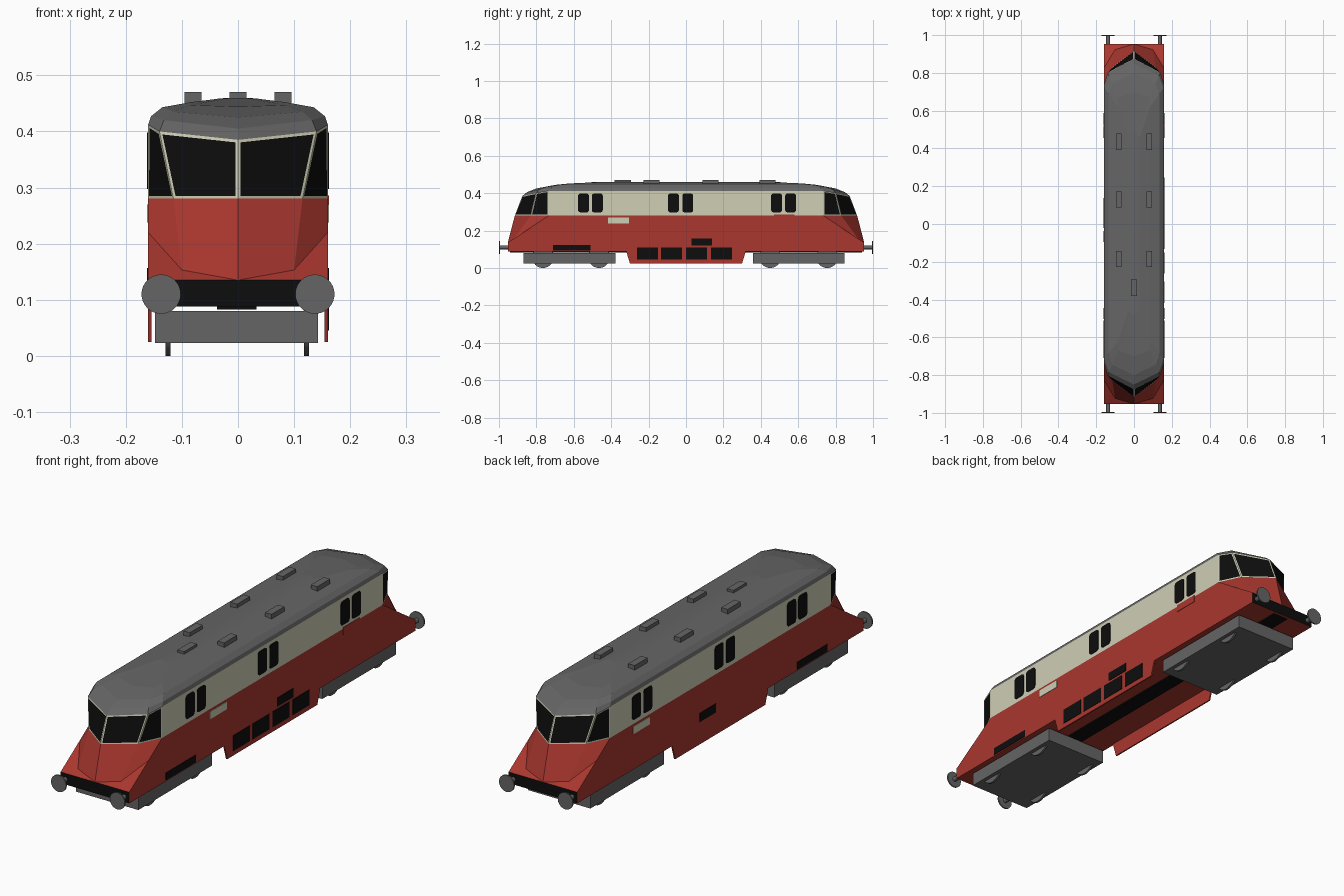
import bpy, bmesh, math
from mathutils import Matrix, Vector

if "Cube" in bpy.data.objects:
    bpy.data.objects.remove(bpy.data.objects["Cube"])


def material(name, rgb):
    m = bpy.data.materials.new(name)
    m.diffuse_color = (*rgb, 1)
    m.use_nodes = True
    m.node_tree.nodes["Principled BSDF"].inputs["Base Color"].default_value = m.diffuse_color
    return m


RED = material("body red", (0.40, 0.038, 0.028))
CREAM = material("cream", (0.62, 0.62, 0.46))
GREY = material("roof grey", (0.13, 0.13, 0.13))
BLACK = material("black", (0.004, 0.004, 0.004))


def finish(name, bm, mats):
    bmesh.ops.recalc_face_normals(bm, faces=bm.faces)
    me = bpy.data.meshes.new(name)
    bm.to_mesh(me)
    bm.free()
    for m in mats:
        me.materials.append(m)
    ob = bpy.data.objects.new(name, me)
    bpy.context.collection.objects.link(ob)
    return ob


def quarters(faces):
    """Mirror one quarter's (points, material) faces into all four quarters."""
    bm = bmesh.new()
    for sx in (1, -1):
        for sy in (1, -1):
            for pts, mat in faces:
                f = bm.faces.new([bm.verts.new((x * sx, y * sy, z)) for x, y, z in pts])
                f.material_index = mat
    bmesh.ops.remove_doubles(bm, verts=bm.verts, dist=0.0003)
    return bm


def box(name, x0, x1, y0, y1, z0, z1, mat):
    bm = bmesh.new()
    m = Matrix.Translation(((x0 + x1) / 2, (y0 + y1) / 2, (z0 + z1) / 2)) \
        @ Matrix.Diagonal((x1 - x0, y1 - y0, z1 - z0, 1))
    bmesh.ops.create_cube(bm, size=1, matrix=m)
    return finish(name, bm, [mat])


def prism(name, outline, x0, x1, mat):
    """Extrude a y-z outline from x0 to x1."""
    bm = bmesh.new()
    f = bm.faces.new([bm.verts.new((x0, y, z)) for y, z in outline])
    geo = bmesh.ops.extrude_face_region(bm, geom=[f])["geom"]
    bmesh.ops.translate(bm, vec=(x1 - x0, 0, 0),
                        verts=[g for g in geo if isinstance(g, bmesh.types.BMVert)])
    return finish(name, bm, [mat])


def plate(name, side, y0, y1, z0, z1, mat, r=0.0):
    """Thin panel on a side wall, optionally with rounded corners."""
    if r:
        out = []
        for k, (cy, cz) in enumerate([(y1 - r, z1 - r), (y0 + r, z1 - r),
                                      (y0 + r, z0 + r), (y1 - r, z0 + r)]):
            for i in range(4):
                a = math.pi / 2 * (k + i / 3)
                out.append((cy + r * math.cos(a), cz + r * math.sin(a)))
    else:
        out = [(y0, z0), (y1, z0), (y1, z1), (y0, z1)]
    prism(name, out, side * 0.158, side * 0.162, mat)


def cylinder(name, centre, radius, depth, axis, mat, seg=32):
    bm = bmesh.new()
    rot = Matrix.Rotation(math.pi / 2, 4, "X" if axis == "y" else "Y")
    bmesh.ops.create_cone(bm, cap_ends=True, segments=seg, radius1=radius, radius2=radius,
                          depth=depth, matrix=Matrix.Translation(centre) @ rot)
    return finish(name, bm, [mat])


# Lower body: faceted noses, side walls, buffer beams, floor
W = 0.16
A, B, C, M = (0, .915, .28), (.115, .83, .28), (W, .735, .28), (W, 0, .28)
N0, N1, S, E = (0, .953, .135), (.10, .923, .153), (W, .824, .22), (W, .953, .135)
EB, NB, MB, OB = (W, .953, .088), (0, .953, .088), (W, 0, .088), (0, 0, .088)
finish("lower_body", quarters([
    ([A, B, N1, N0], 0), ([B, C, S, N1], 0), ([N0, N1, S, E], 0),
    ([M, C, S, E, EB, MB], 0), ([EB, NB, OB, MB], 0), ([N0, E, EB, NB], 1),
]), [RED, BLACK])

# Roof rings: centre, corner and side points, each ring further in and up
rings = [
    [(0, .875, .385), (.14, .80, .40), (W, .735, .412)],
    [(0, .85, .405), (.132, .785, .42), (.155, .72, .427)],
    [(0, .80, .425), (.115, .745, .435), (.135, .69, .443)],
    [(0, .70, .444), (.085, .67, .447), (.085, .62, .452)],
    [(0, .48, .460), (.02, .47, .459), (.03, .46, .459)],
]
roof = []
for lo, hi in zip(rings, rings[1:]):
    roof.append(([lo[0], lo[1], hi[1], hi[0]], 0))
    roof.append(([lo[1], lo[2], hi[2], hi[1]], 0))
    roof.append(([lo[2], (lo[2][0], 0, lo[2][2]), (hi[2][0], 0, hi[2][2]), hi[2]], 0))
top = rings[-1]
roof.append((top + [(.03, 0, .459), (0, 0, .46)], 0))
finish("roof", quarters(roof), [GREY])

# Cream upper band with framed cab windows inset at both ends
A1, B1, C1 = rings[0]
bm = quarters([([A, B, B1, A1], 1), ([B, C, C1, B1], 1),
               ([C, M, (W, 0, .412), C1], 0)])
bmesh.ops.recalc_face_normals(bm, faces=bm.faces)
panes = [f for f in bm.faces if f.material_index == 1]
for f in panes:
    f.material_index = 0
bmesh.ops.inset_individual(bm, faces=panes, thickness=0.005, use_even_offset=True)
for f in panes:
    f.material_index = 1
finish("cab_band", bm, [CREAM, BLACK])

# Hanging skirts and the centre spine under the floor
for side, tag in ((1, "right"), (-1, "left")):
    prism("skirt_" + tag, [(-.32, .09), (-.30, .025), (.30, .025), (.32, .09)],
          side * 0.154, side * W, RED)
box("underframe_spine", -.037, .033, -.94, .94, .083, .1, BLACK)

# Side windows and vents on both sides
for side, tag in ((1, "right"), (-1, "left")):
    for y in (-.548, -.474, -.067, .009, .484, .559):
        plate("window_" + tag, side, y - .029, y + .029, .297, .398, BLACK, .012)
    plate("low_vent_" + tag, side, -.71, -.51, .093, .124, BLACK)
    plate("mid_vent_" + tag, side, .03, .138, .12, .157, BLACK)
# Parts that differ per side
for y in (-.206, -.077, .056, .19):
    plate("skirt_grille", 1, y - .056, y + .056, .045, .11, BLACK)
plate("side_panel_right", 1, -.417, -.305, .238, .27, CREAM)
plate("side_panel_left", -1, .47, .58, .238, .27, CREAM)
plate("side_panel_red", 1, .47, .58, .255, .286, RED)

# Roof vents
for x, y in [(s * .08, y) for s in (1, -1) for y in (-.185, .13, .435)] + [(0, -.338)]:
    box("roof_vent", x - .015, x + .015, y - .043, y + .043, .44, .47, GREY)

# Bogies with wheels
for tag, y0, y1, wheels in (("front", -.868, -.377, (-.765, -.465)),
                            ("back", .357, .848, (.45, .755))):
    box("bogie_" + tag, -.148, .143, y0, y1, .023, .08, GREY)
    for y in wheels:
        for x in (-.125, .122):
            cylinder("wheel_" + tag, (x, y, .058), .058, .009, "x", GREY)

# Buffers
for sy, tag in ((-1, "front"), (1, "back")):
    for x in (-.137, .137):
        cylinder("buffer_shaft_" + tag, (x, sy * .972, .11), .01, .045, "y", GREY, 16)
        cylinder("buffer_disc_" + tag, (x, sy * .997, .11), .035, .006, "y", GREY)
